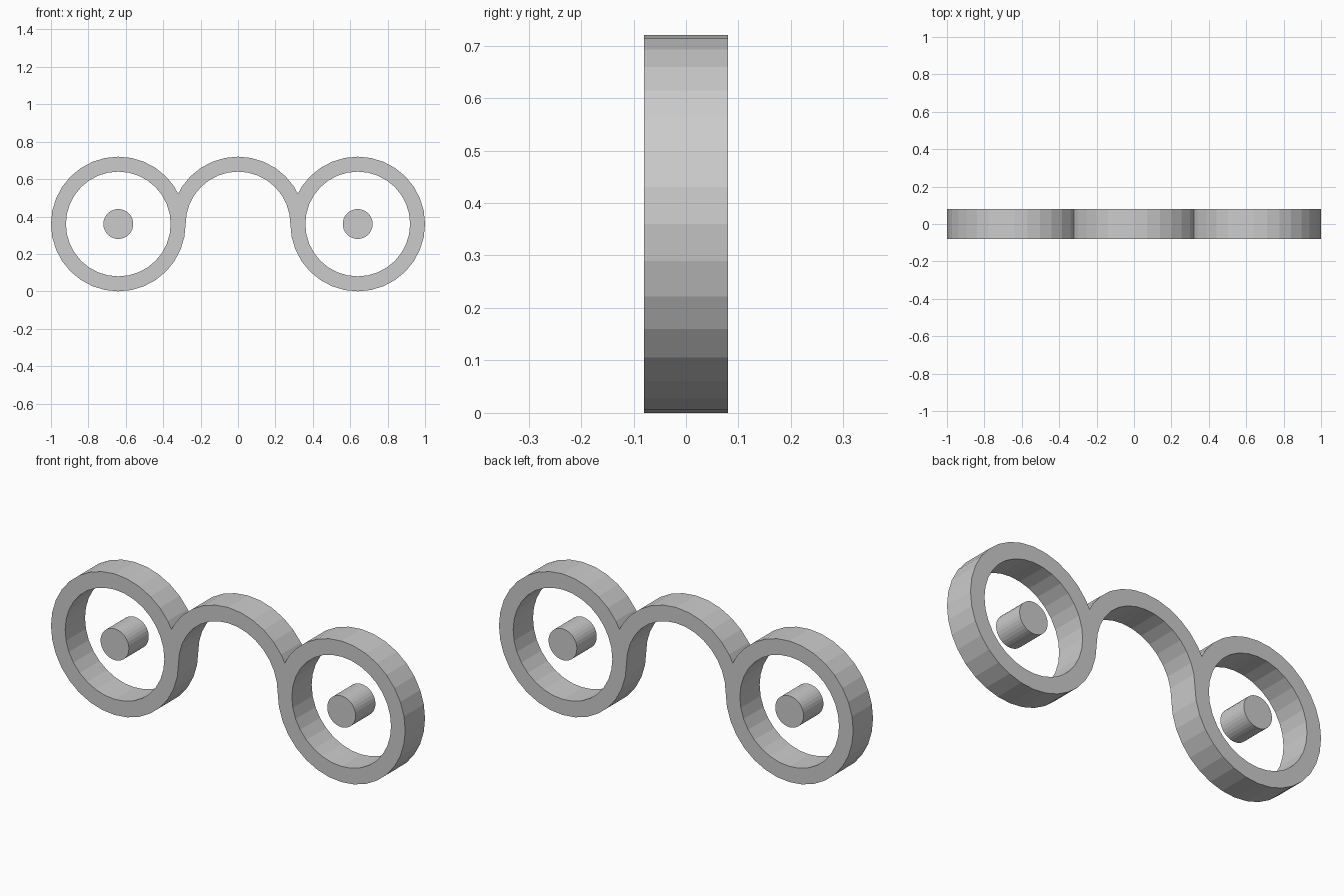
import bpy, bmesh
from math import sin, cos, radians
from mathutils import Vector

OUTER, INNER, PIN = 0.36, 0.28, 0.08
SPACING, CENTRE_Z, HALF_DEPTH = 0.64, 0.36, 0.08
STEP = 360 / 32

cube = bpy.data.objects.get("Cube")
if cube:
    bpy.data.objects.remove(cube, do_unlink=True)

grey = bpy.data.materials.new("plain grey")
grey.use_nodes = True
grey.diffuse_color = (0.6, 0.6, 0.6, 1)
grey.node_tree.nodes["Principled BSDF"].inputs["Base Color"].default_value = (0.6, 0.6, 0.6, 1)


def arc(cx, radius, first, last):
    """Points on a 32-step circle, from step first to step last."""
    d = 1 if last >= first else -1
    return [Vector((cx + radius * cos(radians(i * STEP)), -HALF_DEPTH,
                    CENTRE_Z + radius * sin(radians(i * STEP))))
            for i in range(first, last + d, d)]


def extrude_loops(name, loops):
    """Fill closed loops (inner loops become holes) and extrude them along y."""
    bm = bmesh.new()
    edges = []
    for loop in loops:
        verts = [bm.verts.new(p) for p in loop]
        edges += [bm.edges.new((a, b)) for a, b in zip(verts, verts[1:] + verts[:1])]
    bmesh.ops.triangle_fill(bm, use_beauty=True, edges=edges, normal=(0, -1, 0))
    solid = bmesh.ops.extrude_face_region(bm, geom=bm.faces[:], use_keep_orig=True)
    moved = [g for g in solid["geom"] if isinstance(g, bmesh.types.BMVert)]
    bmesh.ops.translate(bm, verts=moved, vec=(0, 2 * HALF_DEPTH, 0))
    bmesh.ops.recalc_face_normals(bm, faces=bm.faces[:])
    mesh = bpy.data.meshes.new(name)
    bm.to_mesh(mesh)
    bm.free()
    mesh.materials.append(grey)
    obj = bpy.data.objects.new(name, mesh)
    bpy.context.collection.objects.link(obj)
    return obj


# Notch where the bridge arch meets each ring, halfway between their centres
low, high = arc(0, OUTER, 2, 3)
notch = low.lerp(high, (low.x - SPACING / 2) / (low.x - high.x))
notch_mirrored = Vector((-notch.x, notch.y, notch.z))

# Frame: two rings joined by a half-ring bridge, with one round opening in each ring
outline = (arc(-SPACING, OUTER, 3, 32)      # right ring
           + arc(0, INNER, 15, 1)           # underside of the bridge
           + arc(SPACING, OUTER, 16, 45)    # left ring
           + [notch] + arc(0, OUTER, 3, 13) + [notch_mirrored])
openings = [arc(x, INNER, 0, 31) for x in (-SPACING, SPACING)]
extrude_loops("frame", [outline] + openings)

# Free-standing pins at the ring centres
for side, x in (("right", -SPACING), ("left", SPACING)):
    extrude_loops(side + "_pin", [arc(x, PIN, 0, 31)])
